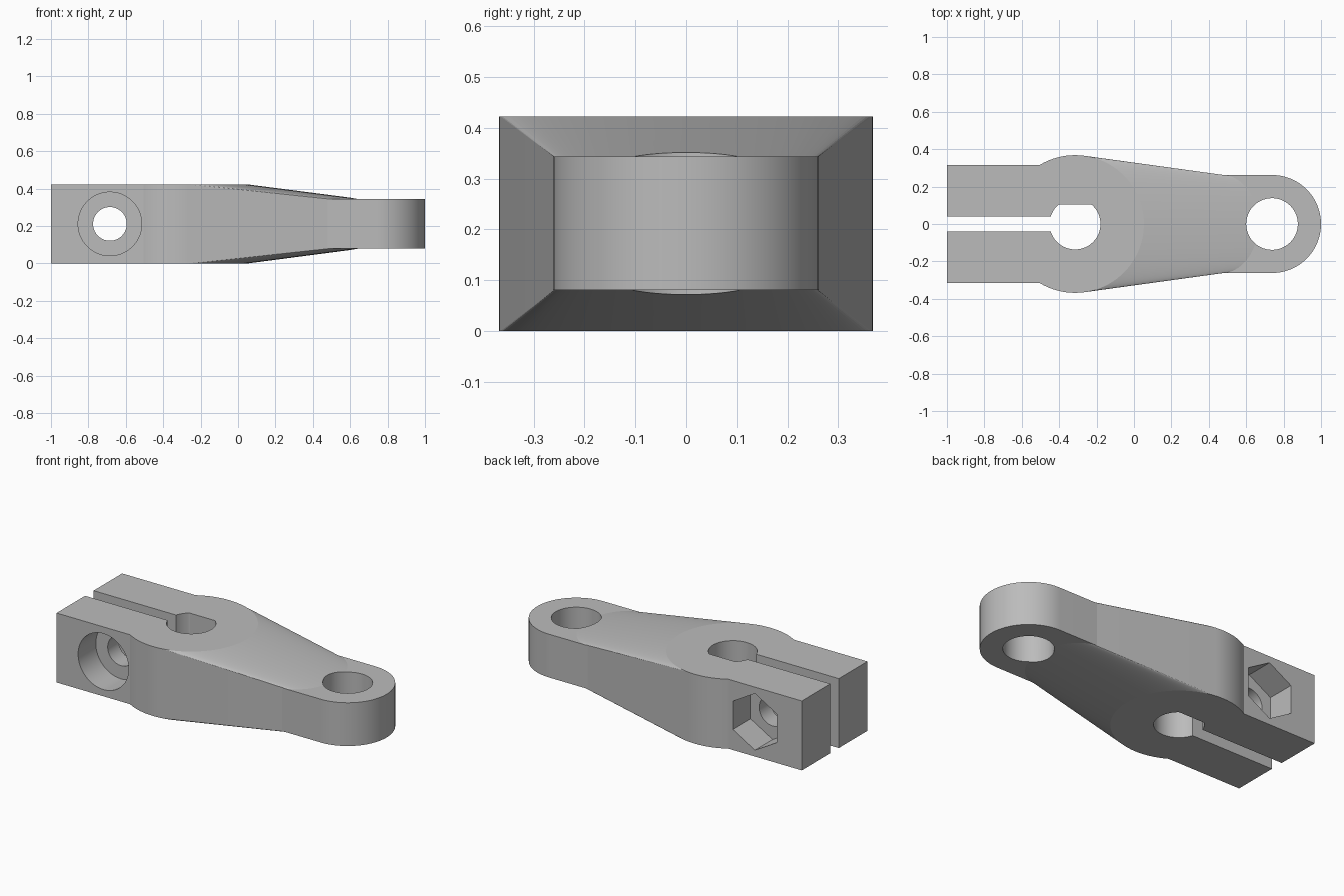
import bpy
import bmesh
from math import cos, sin, pi, radians, sqrt

if "Cube" in bpy.data.objects:
    bpy.data.objects.remove(bpy.data.objects["Cube"])

# Main dimensions
HEIGHT = 0.422
END_LOW, END_HIGH = 0.08, 0.343
HUB_X, HUB_R = -0.315, 0.368
EYE_X, EYE_R = 0.738, 0.262
ARM_END = 0.47
BOLT_X, BOLT_Z = -0.685, HEIGHT / 2
SEGS = 96

grey = bpy.data.materials.new("light grey")
grey.use_nodes = True
colour = (0.5, 0.5, 0.5, 1)
grey.diffuse_color = colour
grey.node_tree.nodes["Principled BSDF"].inputs["Base Color"].default_value = colour


def make_object(name, bm):
    bmesh.ops.recalc_face_normals(bm, faces=bm.faces[:])
    mesh = bpy.data.meshes.new(name)
    bm.to_mesh(mesh)
    bm.free()
    mesh.materials.append(grey)
    obj = bpy.data.objects.new(name, mesh)
    bpy.context.collection.objects.link(obj)
    return obj


def prism(name, outline, low, high, axis="z"):
    """Extrude an outline along z, or along y with the outline in x and z."""
    bm = bmesh.new()
    rings = []
    for h in (low, high):
        rings.append([bm.verts.new((a, b, h) if axis == "z" else (a, h, b))
                      for a, b in outline])
    n = len(outline)
    for ring in rings:
        bm.faces.new(ring)
    for i in range(n):
        j = (i + 1) % n
        bm.faces.new((rings[0][i], rings[0][j], rings[1][j], rings[1][i]))
    return make_object(name, bm)


def circle(cx, cy, r, n=SEGS, start=0.0):
    return [(cx + r * cos(start + 2 * pi * i / n),
             cy + r * sin(start + 2 * pi * i / n)) for i in range(n)]


def rect(x0, x1, half):
    return [(x0, -half), (x1, -half), (x1, half), (x0, half)]


def combine(body, tool, operation):
    mod = body.modifiers.new("combine", "BOOLEAN")
    mod.operation = operation
    mod.solver = "EXACT"
    mod.object = tool
    bpy.context.view_layer.objects.active = body
    bpy.ops.object.modifier_apply(modifier=mod.name)
    bpy.data.objects.remove(tool)


# Hub and tapering arm: hull of the hub disc and a thinner rounded tip
bm = bmesh.new()
for z in (0, HEIGHT):
    for x, y in circle(HUB_X, 0, HUB_R):
        bm.verts.new((x, y, z))
for z in (END_LOW, END_HIGH):
    for i in range(SEGS // 2 + 1):
        a = -pi / 2 + 2 * pi * i / SEGS
        bm.verts.new((ARM_END + 0.195 * cos(a), EYE_R * sin(a), z))
hull = bmesh.ops.convex_hull(bm, input=bm.verts[:])
spare = {g for g in hull["geom_interior"] + hull["geom_unused"]
         if isinstance(g, bmesh.types.BMVert)}
bmesh.ops.delete(bm, geom=list(spare), context="VERTS")
bmesh.ops.dissolve_limit(bm, angle_limit=radians(0.01),
                         verts=bm.verts[:], edges=bm.edges[:])
lever = make_object("clamp_lever", bm)

# Rounded eye at the thin end
eye_outline = [(ARM_END, EYE_R), (ARM_END, -EYE_R)]
half = SEGS // 2
eye_outline += [(EYE_X + EYE_R * cos(-pi / 2 + pi * i / half),
                 EYE_R * sin(-pi / 2 + pi * i / half)) for i in range(half + 1)]
combine(lever, prism("eye", eye_outline, END_LOW, END_HIGH), "UNION")

# Clamp block at the thick end
combine(lever, prism("clamp_block", rect(-1, HUB_X, 0.315), 0, HEIGHT), "UNION")

# Shaft hole with a flat, clamp slot and eye hole
shaft = [(x, min(y, 0.105)) for x, y in circle(HUB_X, 0, 0.136)]
combine(lever, prism("shaft_hole", shaft, -0.1, 0.6), "DIFFERENCE")
combine(lever, prism("slot", rect(-1.1, -0.35, 0.041), -0.1, 0.6), "DIFFERENCE")
combine(lever, prism("eye_hole", circle(EYE_X, 0, 0.138), -0.1, 0.6), "DIFFERENCE")

# Cross bolt hole, round head recess in front, hexagonal nut recess behind
combine(lever, prism("bolt_hole", circle(BOLT_X, BOLT_Z, 0.09),
                     -0.5, 0.5, "y"), "DIFFERENCE")
combine(lever, prism("head_recess", circle(BOLT_X, BOLT_Z, 0.17),
                     -0.5, -0.145, "y"), "DIFFERENCE")
combine(lever, prism("nut_recess", circle(BOLT_X, BOLT_Z, 0.172, 6, pi / 2),
                     0.145, 0.5, "y"), "DIFFERENCE")

# Smooth round walls, crisp edges
bpy.ops.object.select_all(action="DESELECT")
lever.select_set(True)
bpy.context.view_layer.objects.active = lever
bpy.ops.object.shade_smooth_by_angle(angle=radians(5))
